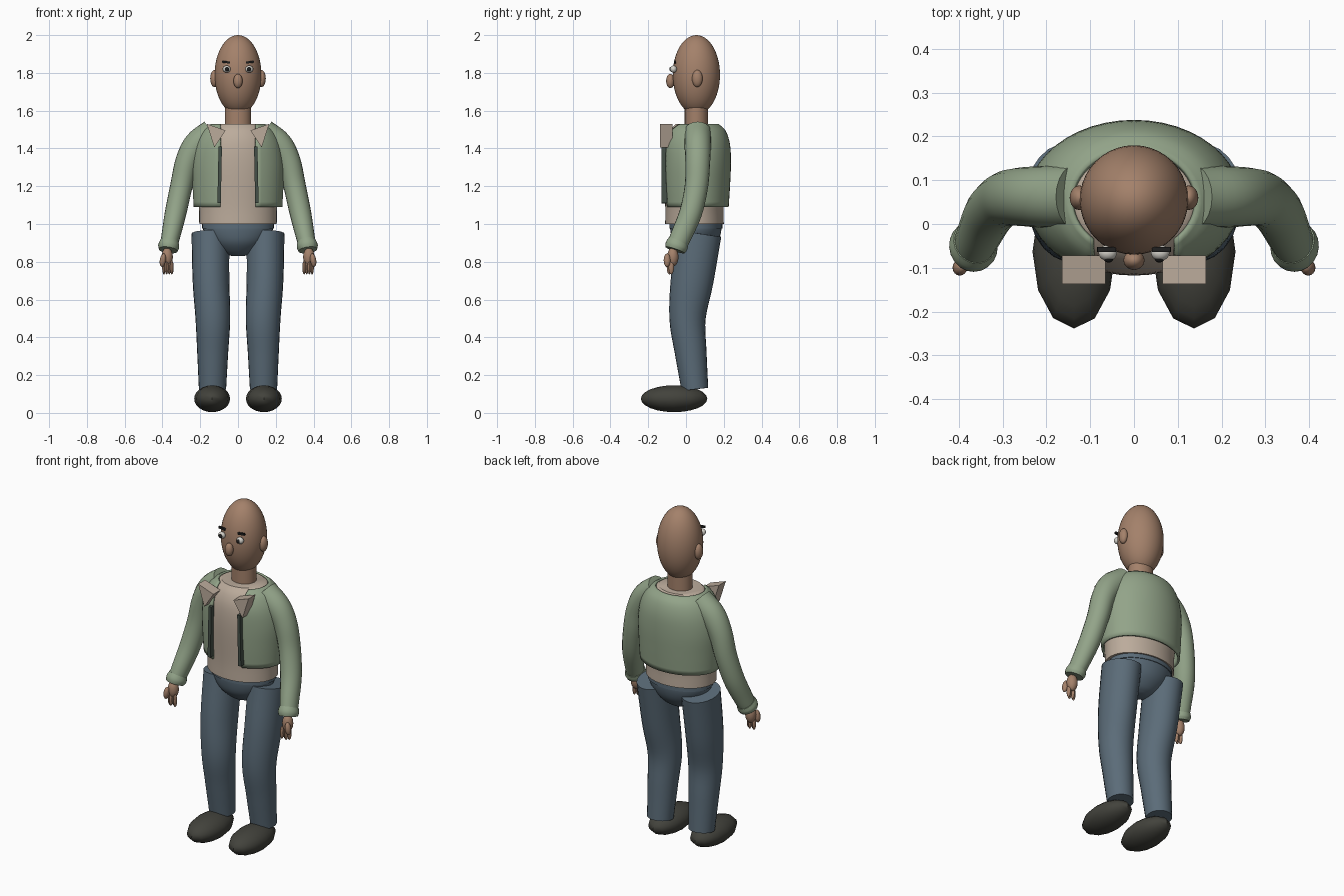
import bpy, bmesh
from math import sin, cos, pi, asin, sqrt
from mathutils import Vector, Matrix

cube = bpy.data.objects.get("Cube")
if cube:
    bpy.data.objects.remove(cube)


def material(name, r, g, b):
    m = bpy.data.materials.new(name)
    m.use_nodes = True
    m.diffuse_color = (r, g, b, 1)
    bsdf = next(n for n in m.node_tree.nodes if n.type == 'BSDF_PRINCIPLED')
    bsdf.inputs["Base Color"].default_value = (r, g, b, 1)
    bsdf.inputs["Roughness"].default_value = 0.8
    return m


SKIN = material("skin", .37, .22, .145)
GREEN = material("jacket_green", .29, .37, .25)
TRIM = material("dark_green", .06, .08, .065)
BEIGE = material("shirt_beige", .50, .41, .33)
DENIM = material("denim_blue", .105, .15, .19)
SHOE = material("shoe_black", .055, .055, .045)
WHITE = material("eye_white", .65, .63, .58)
DARK = material("brow_black", .015, .015, .015)


def finish(name, bm, mat, recalc=True):
    if recalc:
        bmesh.ops.recalc_face_normals(bm, faces=bm.faces)
    me = bpy.data.meshes.new(name)
    bm.to_mesh(me)
    bm.free()
    me.materials.append(mat)
    ob = bpy.data.objects.new(name, me)
    bpy.context.collection.objects.link(ob)
    bpy.ops.object.select_all(action='DESELECT')
    ob.select_set(True)
    bpy.context.view_layer.objects.active = ob
    bpy.ops.object.shade_smooth_by_angle(angle=0.7)
    return ob


def ball(name, mat, loc, size, segs=24, rings=16, rot=0):
    bm = bmesh.new()
    m = Matrix.Translation(loc) @ Matrix.Rotation(rot, 4, 'Y') @ Matrix.Diagonal((*size, 1))
    bmesh.ops.create_uvsphere(bm, u_segments=segs, v_segments=rings, radius=1, matrix=m)
    return finish(name, bm, mat)


def box(name, mat, loc, size, rot=0):
    bm = bmesh.new()
    m = Matrix.Translation(loc) @ Matrix.Rotation(rot, 4, 'Y') @ Matrix.Diagonal((*size, 1))
    bmesh.ops.create_cube(bm, size=1, matrix=m)
    return finish(name, bm, mat)


def smooth_path(keys, steps=5):
    """Catmull-Rom through tuples of any length."""
    ks = [Vector(k) for k in keys]
    ks = [2 * ks[0] - ks[1]] + ks + [2 * ks[-1] - ks[-2]]
    out = []
    for a, b, c, d in zip(ks, ks[1:], ks[2:], ks[3:]):
        for i in range(steps):
            t = i / steps
            out.append(b + (c - a) * (t / 2) + (2 * a - 5 * b + 4 * c - d) * (t * t / 2)
                       + (3 * b - a - 3 * c + d) * (t ** 3 / 2))
    return out + [ks[-2]]


def skin_rings(bm, rings, closed=True):
    vs = [[bm.verts.new(p) for p in r] for r in rings]
    n = len(vs[0])
    for a, b in zip(vs, vs[1:]):
        for i in range(n if closed else n - 1):
            j = (i + 1) % n
            bm.faces.new((a[i], a[j], b[j], b[i]))
    if closed:
        bm.faces.new(vs[0])
        bm.faces.new(vs[-1])


def tube(name, mat, keys, side=1, steps=5, n=20):
    """Limb along keys of (x, y, z, width radius, depth radius)."""
    pts = smooth_path(keys, steps)
    rings = []
    for i, p in enumerate(pts):
        q, r = pts[max(i - 1, 0)], pts[min(i + 1, len(pts) - 1)]
        d = (r.to_3d() - q.to_3d() if len(r) == 3 else Vector(r[:3]) - Vector(q[:3])).normalized()
        u = Vector((0, 1, 0)).cross(d).normalized()
        v = d.cross(u)
        ring = []
        for k in range(n):
            a = 2 * pi * k / n
            c = Vector(p[:3]) + u * cos(a) * p[3] + v * sin(a) * p[4]
            ring.append((c.x * side, c.y, c.z))
        rings.append(ring)
    bm = bmesh.new()
    skin_rings(bm, rings)
    return finish(name, bm, mat)


def lathe(name, mat, keys, gap=0.0, n=40):
    """Oval rings from (y, z, rx, ry); gap leaves a front opening of that half width."""
    rings = []
    for y, z, rx, ry in smooth_path(keys, 4):
        a0 = asin(min(gap / rx, 1))
        span = 2 * pi - 2 * a0
        m = n if gap else n - 1
        total = span if gap else 2 * pi * (n - 1) / n
        angs = [a0 + total * k / m for k in range(m + 1)]
        rings.append([(rx * sin(a), y - ry * cos(a), z) for a in angs])
    bm = bmesh.new()
    skin_rings(bm, rings, closed=not gap)
    return finish(name, bm, mat)


# Torso clothing
lathe("shirt", BEIGE, [(.045, 1.0, .205, .155), (.045, 1.1, .208, .155), (.05, 1.3, .225, .168),
                       (.052, 1.42, .21, .163), (.052, 1.49, .175, .14), (.05, 1.53, .125, .105)])
jacket = lathe("jacket", GREEN, [(.055, 1.09, .229, .165), (.055, 1.2, .235, .172), (.056, 1.32, .238, .176),
                                 (.055, 1.42, .222, .172), (.055, 1.49, .187, .15),
                                 (.052, 1.525, .14, .117)], gap=.093)
thick = jacket.modifiers.new("cloth", 'SOLIDIFY')
thick.thickness = .012
thick.offset = 0
lathe("hips", DENIM, [(.05, .83, .03, .03), (.05, .85, .085, .07), (.05, .90, .145, .115),
                      (.052, .96, .182, .134), (.052, 1.02, .187, .137)])
lathe("waistband", DENIM, [(.052, .975, .19, .14), (.052, 1.005, .19, .14)])

# Neck and head
lathe("neck", SKIN, [(.055, 1.48, .07, .062), (.055, 1.64, .07, .062)], n=28)
ball("head", SKIN, (0, .055, 1.79), (.124, .125, .21), 40, 28)
ball("nose", SKIN, (0, -.083, 1.757), (.024, .022, .038))

for s, side in ((1, "left"), (-1, "right")):
    # Face details
    ball(side + "_ear", SKIN, (s * .125, .06, 1.77), (.022, .028, .045))
    ball(side + "_eye", WHITE, (s * .06, -.066, 1.82), (.021, .018, .019))
    ball(side + "_pupil", DARK, (s * .058, -.08, 1.82), (.011, .008, .012), 16, 10)
    box(side + "_brow", DARK, (s * .063, -.058, 1.857), (.042, .012, .011), -s * .12)

    # Sleeve and turned cuff
    tube(side + "_sleeve", GREEN, [(.135, .062, 1.487, .07, .072), (.215, .062, 1.42, .073, .07),
                                   (.268, .062, 1.33, .064, .066), (.3, .055, 1.2, .059, .062),
                                   (.33, .025, 1.06, .057, .06), (.355, -.025, .94, .05, .056),
                                   (.367, -.05, .885, .046, .052)], s)
    tube(side + "_cuff", GREEN, [(.363, -.04, .905, .05, .056), (.367, -.051, .882, .056, .06),
                                 (.37, -.058, .862, .05, .054)], s, 3)

    # Hand
    ball(side + "_palm", SKIN, (s * .375, -.07, .825), (.03, .03, .05))
    ball(side + "_thumb", SKIN, (s * .398, -.1, .808), (.016, .018, .036), 16, 12, s * -.15)
    for i in range(4):
        ball(f"{side}_finger_{i + 1}", SKIN, (s * (.35 + .014 * i), -.088 + .01 * (i % 2), .77),
             (.0095, .014, .037), 12, 10)

    # Collar flap: a three-sided wedge
    bm = bmesh.new()
    corners = ((.165, 1.53), (.065, 1.495), (.125, 1.405))
    skin_rings(bm, [[(s * x, y, z) for x, z in corners] for y in (-.137, -.072)])
    finish(side + "_collar", bm, BEIGE)

    # Zip strip along the jacket edge
    box(side + "_zip", TRIM, (s * .097, -.115, 1.26), (.018, .028, .3), s * -.02)

    # Trouser leg and shoe
    tube(side + "_leg", DENIM, [(.146, .07, .95, .1, .118), (.143, .032, .7, .097, .113),
                                (.133, .008, .5, .092, .096), (.134, .025, .32, .082, .084),
                                (.135, .047, .125, .072, .071)], s, n=24)
    ball(side + "_shoe", SHOE, (s * .137, -.063, .075), (.095, .176, .071), 12, 12)
